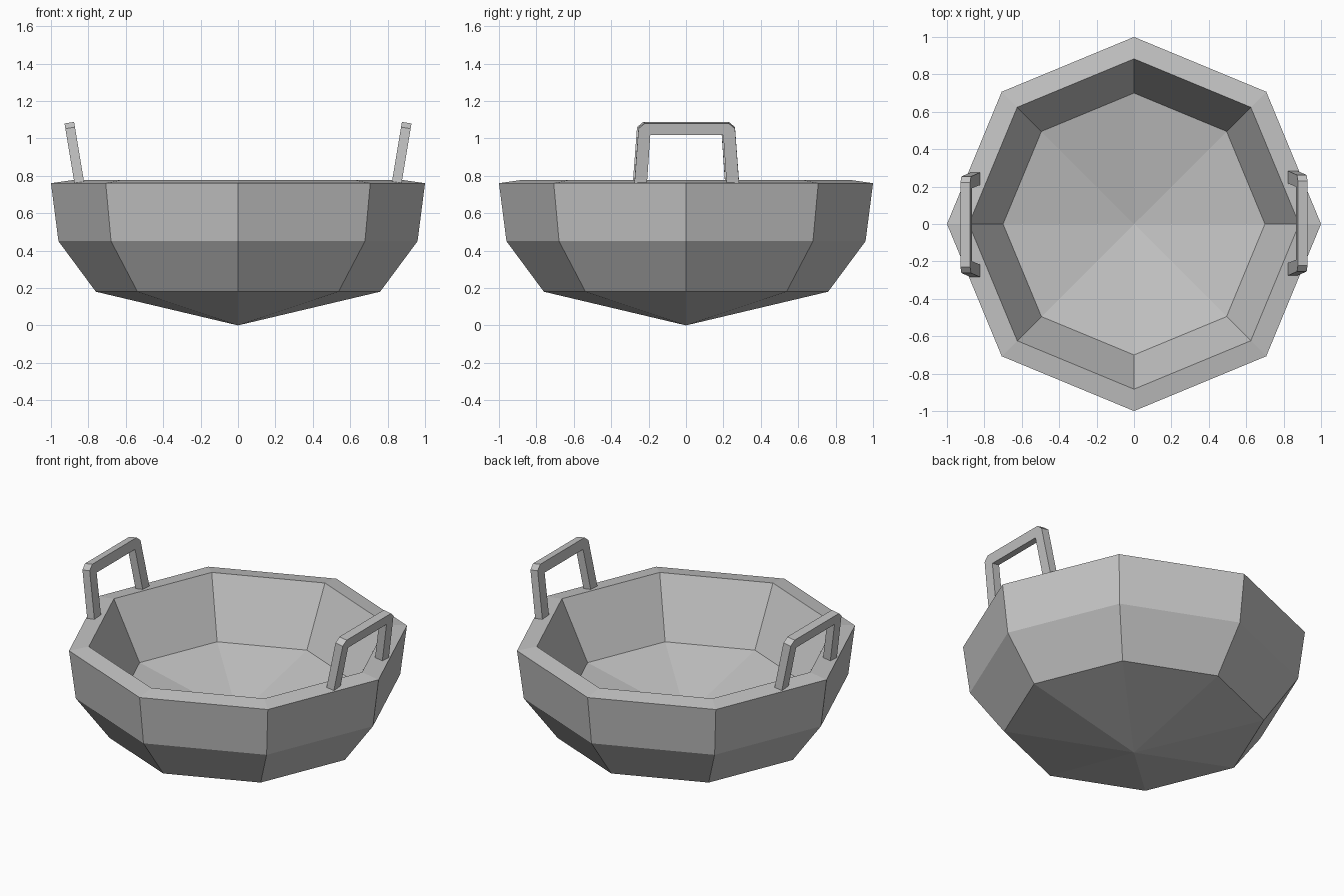
import bpy, bmesh
from math import sin, cos, pi, radians
from mathutils import Matrix, Vector

cube = bpy.data.objects.get("Cube")
if cube:
    bpy.data.objects.remove(cube, do_unlink=True)

# Single flat grey for the whole model
grey = bpy.data.materials.new("grey_metal")
grey.use_nodes = True
tint = (0.55, 0.55, 0.55, 1)
grey.diffuse_color = tint
for node in grey.node_tree.nodes:
    if node.type == 'BSDF_PRINCIPLED':
        node.inputs["Base Color"].default_value = tint


def finish(bm, name):
    bmesh.ops.recalc_face_normals(bm, faces=bm.faces)
    mesh = bpy.data.meshes.new(name)
    bm.to_mesh(mesh)
    bm.free()
    mesh.materials.append(grey)
    obj = bpy.data.objects.new(name, mesh)
    bpy.context.collection.objects.link(obj)
    return obj


# Bowl: eight-sided turned profile, outside up to the rim, then down the inside
SIDES = 8
profile = [(0.76, 0.18), (0.96, 0.45), (1.0, 0.76), (0.883, 0.777), (0.70, 0.415)]
bm = bmesh.new()
rings = [[bm.verts.new((r * cos(2 * pi * i / SIDES), r * sin(2 * pi * i / SIDES), z))
          for i in range(SIDES)] for r, z in profile]
outer_tip = bm.verts.new((0, 0, 0))
inner_tip = bm.verts.new((0, 0, 0.26))
for i in range(SIDES):
    j = (i + 1) % SIDES
    for low, high in zip(rings, rings[1:]):
        bm.faces.new((low[i], low[j], high[j], high[i]))
    bm.faces.new((outer_tip, rings[0][j], rings[0][i]))
    bm.faces.new((inner_tip, rings[-1][i], rings[-1][j]))
finish(bm, "bowl")

# Handles: chamfered arch outline, thickened and leaned outwards
outer = [(0.28, 0), (0.258, 0.30), (0.225, 0.328)]
inner = [(0.195, 0.265), (0.213, 0)]
half = outer + inner
THICK = 0.052


def handle(name, turn):
    bm = bmesh.new()
    place = (Matrix.Rotation(turn, 4, 'Z') @ Matrix.Translation((0.848, 0.004, 0.76))
             @ Matrix.Rotation(radians(9.5), 4, 'Y'))
    layers = []
    for x in (-THICK / 2, THICK / 2):
        layers.append([[bm.verts.new(place @ Vector((x, s * y, h))) for y, h in half]
                       for s in (1, -1)])
    n = len(half)
    for left, right in layers:
        # Two legs, two chamfered corners and the crossbar
        for side in (left, right):
            bm.faces.new((side[0], side[1], side[3], side[4]))
            bm.faces.new((side[1], side[2], side[3]))
        bm.faces.new((left[2], right[2], right[3], left[3]))
    back, front = layers
    for s in (0, 1):
        for k in range(n):
            if k == 2:
                continue
            m = (k + 1) % n
            bm.faces.new((back[s][k], back[s][m], front[s][m], front[s][k]))
    # Top and underside of the crossbar
    for k in (2, 3):
        bm.faces.new((back[0][k], back[1][k], front[1][k], front[0][k]))
    finish(bm, name)


handle("left_handle", 0)
handle("right_handle", pi)
